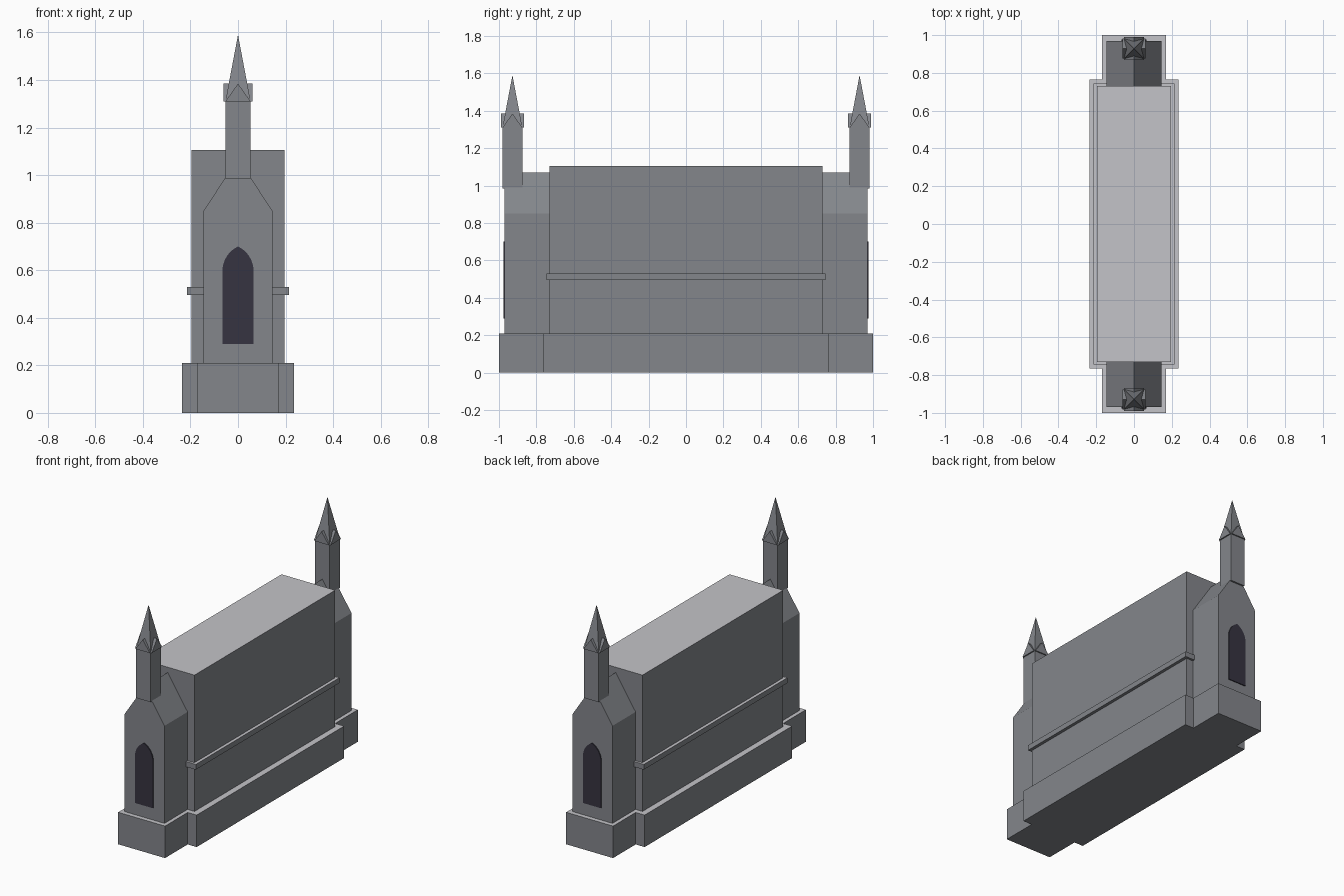
import bpy
import bmesh
import math

cube = bpy.data.objects.get("Cube")
if cube:
    bpy.data.objects.remove(cube)


def material(name, rgb):
    mat = bpy.data.materials.new(name)
    mat.use_nodes = True
    color = (*rgb, 1)
    mat.diffuse_color = color
    bsdf = next(n for n in mat.node_tree.nodes if n.type == 'BSDF_PRINCIPLED')
    bsdf.inputs["Base Color"].default_value = color
    return mat


STONE = material("grey stone", (0.23, 0.24, 0.26))
PALE = material("pale stone", (0.55, 0.55, 0.58))
DARK = material("dark window", (0.037, 0.034, 0.052))


def finish(name, bm, mats):
    """Make an object; level upward faces take the second material."""
    bmesh.ops.recalc_face_normals(bm, faces=bm.faces)
    for f in bm.faces:
        if len(mats) > 1 and f.normal.z > 0.95:
            f.material_index = 1
    mesh = bpy.data.meshes.new(name)
    bm.to_mesh(mesh)
    bm.free()
    for m in mats:
        mesh.materials.append(m)
    obj = bpy.data.objects.new(name, mesh)
    bpy.context.collection.objects.link(obj)
    return obj


PLACE = {'x': lambda u, v, w: (w, u, v),
         'y': lambda u, v, w: (u, w, v),
         'z': lambda u, v, w: (u, v, w)}


def extrusion(outline, axis, low, high):
    """Closed outline swept along one axis."""
    bm = bmesh.new()
    face = bm.faces.new([bm.verts.new(PLACE[axis](u, v, low)) for u, v in outline])
    swept = bmesh.ops.extrude_face_region(bm, geom=[face])["geom"]
    verts = [g for g in swept if isinstance(g, bmesh.types.BMVert)]
    bmesh.ops.translate(bm, verts=verts, vec=PLACE[axis](0, 0, high - low))
    return bm


def rect(hx, hy, cy=0):
    return [(-hx, cy - hy), (hx, cy - hy), (hx, cy + hy), (-hx, cy + hy)]


BOTH = [STONE, PALE]

# Stepped plinth with narrower ends
half = [(0.235, -0.765), (0.235, 0.765), (0.17, 0.765), (0.17, 1.0)]
right_edge = [(0.17, -1.0), (0.17, -0.765)] + half
plinth = right_edge + [(-x, -y) for x, y in right_edge]
finish("plinth", extrusion(plinth, 'z', 0, 0.21), BOTH)

# Main hall and the moulding round it
finish("hall", extrusion(rect(0.195, 0.73), 'z', 0.21, 1.105), BOTH)
finish("string_course", extrusion(rect(0.215, 0.745), 'z', 0.495, 0.53), BOTH)

# Pointed window outline
w, sill, spring, rise = 0.066, 0.29, 0.595, 0.105
radius = (w * w + rise * rise) / (2 * w)
sweep = math.asin(rise / radius)
arc = [(w - radius + radius * math.cos(sweep * i / 8),
        spring + radius * math.sin(sweep * i / 8)) for i in range(8)]
window = ([(w, sill)] + arc + [(0, spring + rise)]
          + [(-x, z) for x, z in reversed(arc)] + [(-w, sill)])

porch = [(-0.145, 0.21), (0.145, 0.21), (0.145, 0.85), (0, 1.07), (-0.145, 0.85)]

for side, end in ((-1, "front"), (1, "back")):
    # Gabled end bay and its window
    finish(end + "_porch", extrusion(porch, 'y', side * 0.72, side * 0.97), [STONE])
    finish(end + "_window", extrusion(window, 'y', side * 0.969, side * 0.976), [DARK])

    # Square turret, its top drawn up into a spire
    cy, r, eaves = side * 0.928, 0.053, 1.31
    bm = extrusion(rect(r, r, cy), 'z', 0.985, eaves)
    top = [f for f in bm.faces if f.calc_center_median().z > eaves - 0.01]
    peak = bmesh.ops.poke(bm, faces=top)["verts"][0]
    peak.co.z = 1.59
    finish(end + "_turret", bm, [STONE])

    # Small gables on the four faces of the spire
    def gable(c):
        return [(c - r, eaves), (c + r, eaves), (c, 1.385)]
    out = 0.061
    finish(end + "_side_gables", extrusion(gable(cy), 'x', -out, out), [STONE])
    finish(end + "_end_gables", extrusion(gable(0), 'y', cy - out, cy + out), [STONE])
